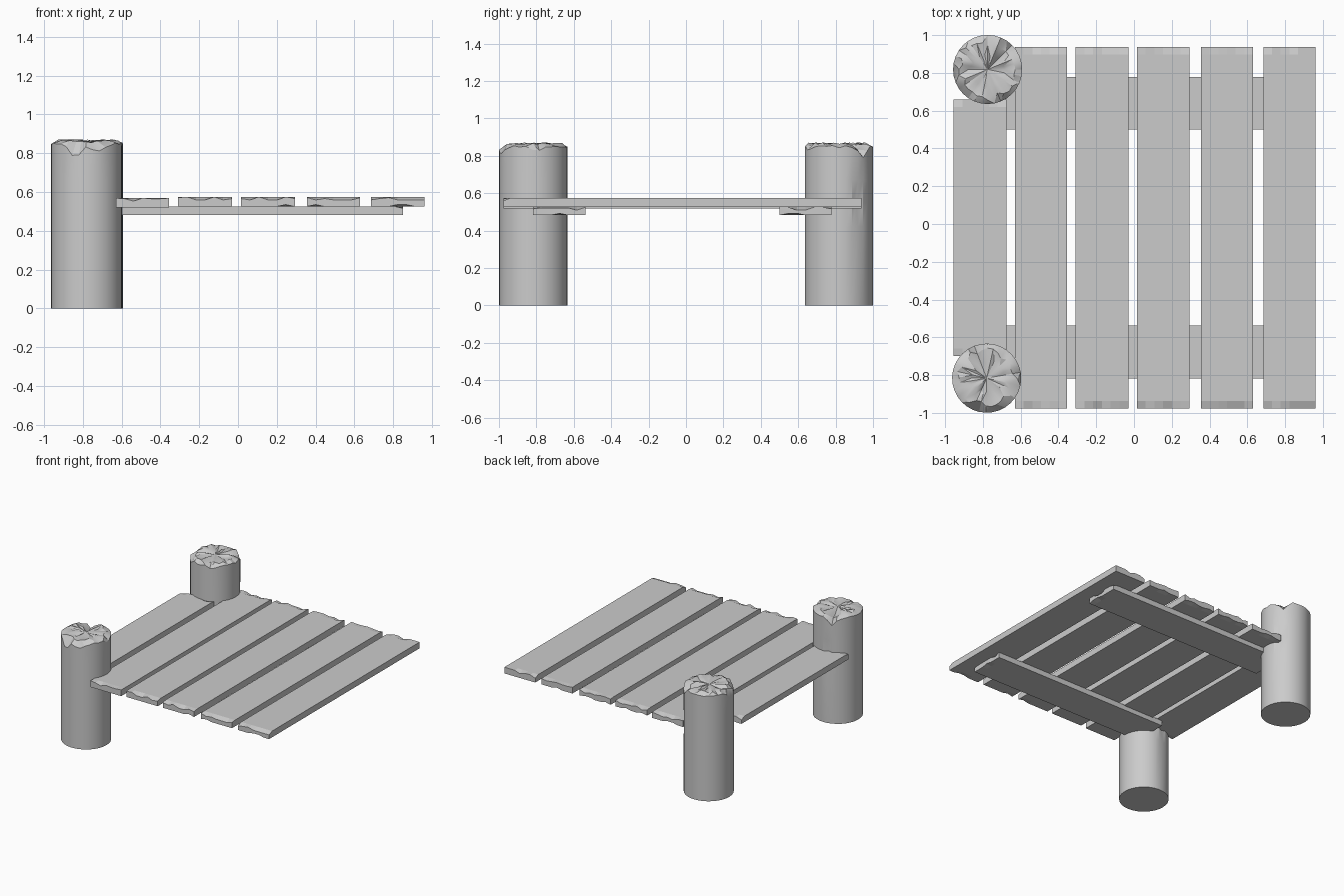
import bpy, bmesh, math, random

if "Cube" in bpy.data.objects:
    bpy.data.objects.remove(bpy.data.objects["Cube"])

random.seed(7)


def finish(bm, name, smooth=False):
    bmesh.ops.recalc_face_normals(bm, faces=bm.faces)
    mesh = bpy.data.meshes.new(name)
    bm.to_mesh(mesh)
    bm.free()
    ob = bpy.data.objects.new(name, mesh)
    bpy.context.collection.objects.link(ob)
    if smooth:
        bpy.ops.object.select_all(action='DESELECT')
        ob.select_set(True)
        bpy.context.view_layer.objects.active = ob
        bpy.ops.object.shade_smooth_by_angle(angle=math.radians(25))
    return ob


def plank(name, u0, u1, l0, l1, z0, z1, along_x=False):
    """Board with chipped ends; u is its width range, l its length range."""
    bm = bmesh.new()
    n = 6
    loops = []
    for l, is_end in ((l0, True), (l0 + .04, False), (l1 - .04, False), (l1, True)):
        top, bottom = [], []
        for i in range(n + 1):
            u = u0 + (u1 - u0) * i / n
            chip_top = random.choice((0, .004, .009, .016)) if is_end else 0
            chip_low = random.choice((0, 0, 0, .01)) if is_end and 0 < i < n else 0
            for row, z in ((top, z1 - chip_top), (bottom, z0 + chip_low)):
                row.append(bm.verts.new((l, u, z) if along_x else (u, l, z)))
        loops.append(top + bottom[::-1])
    # skin between stations, then cap the two ends
    m = len(loops[0])
    for a, b in zip(loops, loops[1:]):
        for i in range(m):
            j = (i + 1) % m
            bm.faces.new((a[i], a[j], b[j], b[i]))
    for ring in (loops[0], loops[-1]):
        for i in range(n):
            bm.faces.new((ring[i], ring[i + 1], ring[m - 2 - i], ring[m - 1 - i]))
    return finish(bm, name)


def post(name, cx, cy, turn):
    """Round log with a broken, splintered top and a split in its side."""
    bm = bmesh.new()
    sides, r = 32, .183
    # angle in degrees: (rim drop, inner drop)
    notches = {45: (.055, .035), 186: (.078, .012), 222: (.048, .008), 300: (.02, 0)}

    def drop(deg, which):
        d = 0
        for a, depths in notches.items():
            gap = abs((deg - a + 180) % 360 - 180)
            d = max(d, depths[which] * max(0, 1 - gap / 20))
        return d

    # radius, height, height jitter, notch influence (None = plain wall)
    rings = [(r, 0, 0, None), (r, .42, 0, None), (r, .55, 0, None), (r, .67, 0, None),
             (r, .848, .007, 0), (.145, .865, .006, 1), (.085, .862, .010, 1)]
    loops = []
    for rad, z, jit, infl in rings:
        ring = []
        for i in range(sides):
            deg = 360 * i / sides
            rr, zz = rad, z + random.uniform(-jit, jit)
            if infl is not None:
                zz -= drop(deg, infl)
                if rad < r:
                    rr += random.uniform(-.018, .018)
            if z == .55 and abs(deg - 34) < 4:
                rr -= .018
            a = math.radians(deg + turn)
            ring.append(bm.verts.new((cx + rr * math.cos(a), cy + rr * math.sin(a), zz)))
        loops.append(ring)
    for k, (a, b) in enumerate(zip(loops, loops[1:])):
        for i in range(sides):
            j = (i + 1) % sides
            f = bm.faces.new((a[i], a[j], b[j], b[i]))
            if k >= 4:
                bmesh.ops.triangulate(bm, faces=[f])
    centre = bm.verts.new((cx, cy, .86))
    for i in range(sides):
        bm.faces.new((loops[-1][i], loops[-1][(i + 1) % sides], centre))
    bm.faces.new(loops[0][::-1])
    return finish(bm, name, smooth=True)


# deck boards: the first is short, between the posts
plank("deck_board_1", -.955, -.675, -.70, .66, .525, .573)
spans = [(-.63, -.355), (-.31, -.03), (.015, .293), (.355, .63), (.685, .96)]
for k, (a, b) in enumerate(spans):
    lower = .006 if k == 0 else 0
    plank(f"deck_board_{k + 2}", a, b, -.977, .937, .525 - lower, .575 - lower)

# cross beams beneath the deck
plank("back_cross_beam", .50, .778, -.76, .85, .482, .525, along_x=True)
plank("front_cross_beam", -.818, -.537, -.72, .85, .482, .525, along_x=True)

# mooring posts
post("back_post", -.775, .818, 0)
post("front_post", -.78, -.816, 66)
